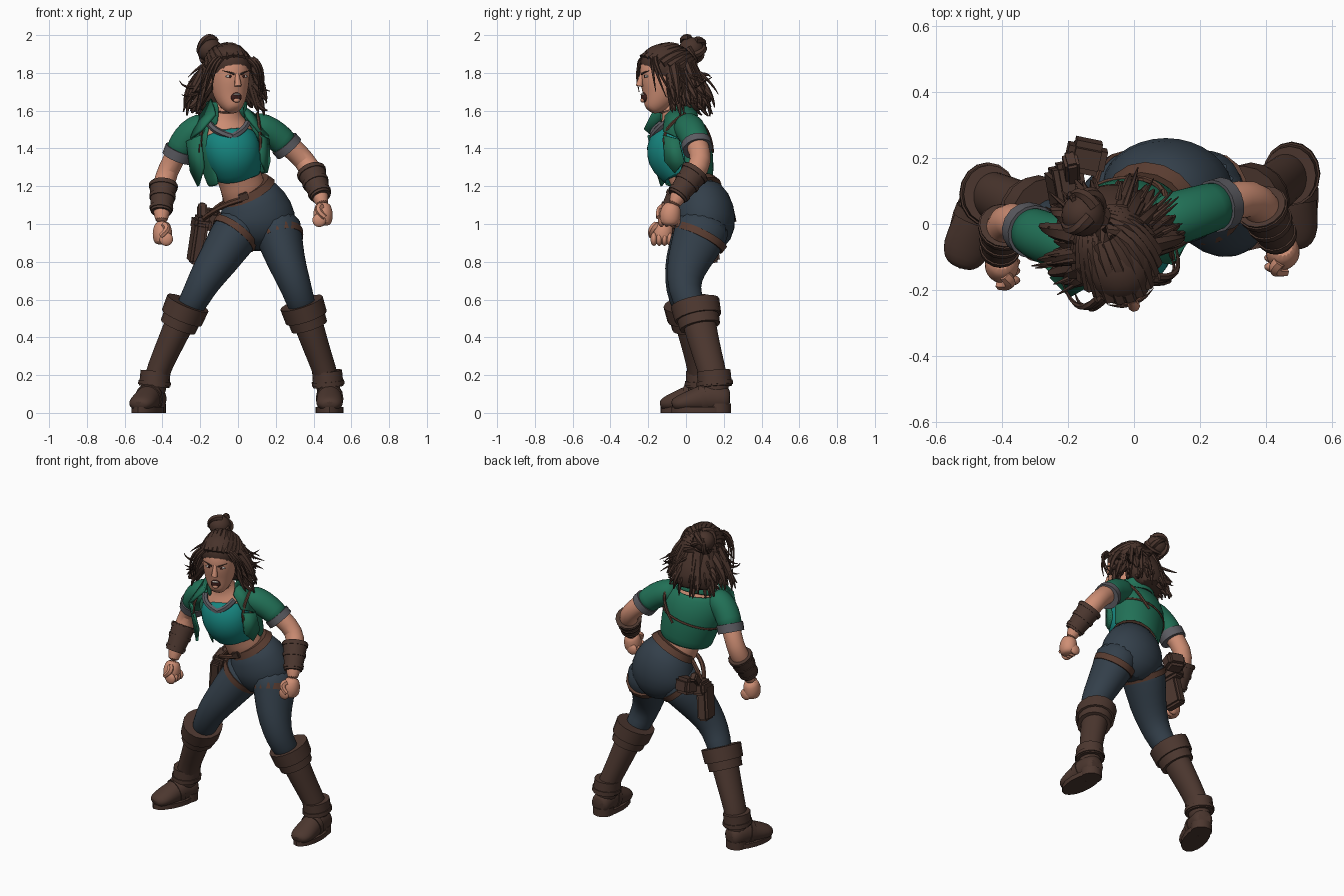
import bpy, bmesh, math, random
from mathutils import Vector, Matrix, Euler

random.seed(7)
old = bpy.data.objects.get("Cube")
if old:
    bpy.data.objects.remove(old)

FRONT, UP = Vector((0, -1, 0)), Vector((0, 0, 1))
CHEST = Vector((.28, -.96, 0))


def material(name, code):
    lin = [((int(code[i:i + 2], 16) / 255 + .055) / 1.055) ** 2.4 for i in (0, 2, 4)]
    m = bpy.data.materials.new(name)
    m.use_nodes = True
    m.diffuse_color = (*lin, 1)
    m.node_tree.nodes["Principled BSDF"].inputs["Base Color"].default_value = (*lin, 1)
    return m


skin = material("skin", "CE8E74")
hair = material("hair brown", "48332B")
leather = material("dark leather", "4C372F")
strap = material("strap leather", "5A3D31")
denim = material("dark blue trousers", "333F4A")
green = material("jacket green", "217056")
teal = material("top teal", "16857F")
grey = material("cuff grey", "5C5C62")
dark = material("mouth dark", "3A1C1A")
white = material("eye white", "D8D0C8")


def finish(name, bm, mat, M=None, sub=0, thick=0):
    bmesh.ops.recalc_face_normals(bm, faces=bm.faces)
    me = bpy.data.meshes.new(name)
    bm.to_mesh(me)
    bm.free()
    if M:
        me.transform(M)
    me.materials.append(mat)
    me.shade_smooth()
    me.set_sharp_from_angle(angle=math.radians(45))
    ob = bpy.data.objects.new(name, me)
    bpy.context.collection.objects.link(ob)
    if thick:
        mod = ob.modifiers.new("thickness", "SOLIDIFY")
        mod.thickness, mod.offset = thick, 0
    if sub:
        ob.modifiers.new("smooth", "SUBSURF").levels = sub
        ob.modifiers["smooth"].render_levels = sub
    return ob


def loft(name, rings, mat, ref=FRONT, sides=16, sub=1, arc=None, thick=0, M=None):
    """Skin elliptical rings (x, y, z, width radius, depth radius) along their path."""
    bm, loops = bmesh.new(), []
    pts = [Vector(r[:3]) for r in rings]
    a0, a1 = [math.radians(a) for a in (arc or (0, 360))]
    count = sides + 1 if arc else sides
    grow = 1.025 if sub else 1
    for i, r in enumerate(rings):
        t = (pts[min(i + 1, len(pts) - 1)] - pts[max(i - 1, 0)]).normalized()
        side = t.cross(ref).normalized()
        fore = side.cross(t)
        loops.append([])
        for k in range(count):
            a = a0 + (a1 - a0) * k / sides
            off = fore * r[-1] * math.cos(a) + side * r[3] * math.sin(a)
            loops[-1].append(bm.verts.new(pts[i] + off * grow))
    for lo, hi in zip(loops, loops[1:]):
        for k in range(sides):
            n = (k + 1) % count
            bm.faces.new((lo[k], lo[n], hi[n], hi[k]))
    if not arc:
        bm.faces.new(loops[0])
        bm.faces.new(loops[-1])
    return finish(name, bm, mat, M, sub, thick)


def band(name, path, i, a, b, grow, mat, **kw):
    """Strap hugging part of a lofted path, between fractions a and b of span i."""
    p, q = [list(r[:3]) + [r[3], r[-1]] for r in path[i:i + 2]]
    rings = []
    for f in (a, b):
        r = [u + (v - u) * f for u, v in zip(p, q)]
        rings.append(r[:3] + [r[3] + grow, r[4] + grow])
    return loft(name, rings, mat, sub=0, **kw)


def strand(name, p0, p1, p2, r, mat, M=None, tip=.15, sides=6):
    p0, p1, p2 = Vector(p0), Vector(p1), Vector(p2)
    rings = []
    for k in range(8):
        f = k / 7
        p = p0 * (1 - f) ** 2 + p1 * 2 * f * (1 - f) + p2 * f * f
        rings.append((*p, r * (1 - (1 - tip) * f ** 1.5)))
    return loft(name, rings, mat, Vector((.3, -.8, .5)), sides, 0, M=M)


def ball(name, loc, scale, mat, M=None):
    bm = bmesh.new()
    size = Matrix.Translation(loc) @ Matrix.Diagonal((*scale, 1))
    bmesh.ops.create_uvsphere(bm, u_segments=20, v_segments=12, radius=1, matrix=size)
    return finish(name, bm, mat, M)


def box(name, loc, size, mat, rot=(0, 0, 0)):
    bm = bmesh.new()
    M = Matrix.Translation(loc) @ Euler(rot).to_matrix().to_4x4() @ Matrix.Diagonal((*size, 1))
    bmesh.ops.create_cube(bm, size=1, matrix=M)
    bmesh.ops.bevel(bm, geom=bm.edges[:], offset=min(size) * .2, segments=2, affect="EDGES")
    return finish(name, bm, mat)


# Torso and cropped top with a V neckline
loft("torso", [(.05, .06, 1.1, .14, .1), (.02, .02, 1.22, .112, .09), (-.02, -.02, 1.32, .125, .1),
     (-.05, -.045, 1.42, .15, .11), (-.06, -.045, 1.5, .14, .105), (-.06, -.05, 1.55, .1, .08),
     (-.06, -.07, 1.6, .056, .056), (-.06, -.09, 1.69, .052, .052)], skin, CHEST)
loft("crop_top", [(.005, -.01, 1.25, .115, .09), (.005, -.01, 1.255, .122, .102), (-.01, -.04, 1.31, .138, .12),
     (-.025, -.075, 1.365, .148, .135), (-.035, -.085, 1.41, .15, .128),
     (-.05, -.07, 1.455, .145, .108), (-.055, -.06, 1.485, .13, .1)], teal, CHEST)
for x, y, z in ((-.15, -.13, 1.53), (.05, -.11, 1.535)):
    strand("neckline_trim", (x, y, z), (x * .8 - .01, y - .055, 1.49), (-.03, -.175, 1.462), .018, grey, tip=1)
loft("choker", [(-.06, -.074, 1.6, .061), (-.06, -.077, 1.61, .061)], strap, sub=0)

# Open jacket with raised collar, lapels and harness
jacket = [(.0, .0, 1.23, .155, .135), (-.02, -.005, 1.32, .165, .14), (-.045, -.02, 1.42, .18, .145),
          (-.055, -.03, 1.5, .175, .125), (-.06, -.03, 1.555, .12, .095)]
loft("jacket", jacket, green, CHEST, arc=(70, 308), thick=.015)
loft("jacket_collar", [(-.06, -.035, 1.54, .115, .1), (-.06, -.05, 1.59, .095, .09),
     (-.06, -.05, 1.65, .105, .105)], green, CHEST, arc=(50, 320), thick=.015)
band("back_strap", jacket, 1, .6, .7, .011, strap, ref=CHEST, arc=(90, 270), thick=.008)


def slab(name, corners, mat):
    bm = bmesh.new()
    bm.faces.new([bm.verts.new(c) for c in corners])
    return finish(name, bm, mat, thick=.015)


slab("right_lapel", [(-.14, -.11, 1.66), (-.12, -.18, 1.58), (-.19, -.22, 1.5), (-.25, -.16, 1.45), (-.2, -.08, 1.57)], green)
slab("left_lapel", [(.03, -.06, 1.62), (.045, -.11, 1.57), (.11, -.12, 1.49), (.16, -.05, 1.46), (.1, -.02, 1.57)], green)
slab("right_front_flap", [(-.2, -.2, 1.47), (-.27, -.12, 1.44), (-.25, -.08, 1.28), (-.21, -.13, 1.2), (-.18, -.16, 1.3)], green)
slab("left_front_flap", [(.115, -.12, 1.47), (.16, -.04, 1.45), (.165, -.01, 1.33), (.15, -.06, 1.27), (.125, -.11, 1.33)], green)
for x, y in ((-.2, -.17), (.12, -.1)):
    strand("shoulder_harness", (x, y, 1.38), (x, y - .06, 1.5), (x * .85, y + .1, 1.585), .009, strap, tip=1)
strand("back_harness", (.1, .02, 1.575), (.12, .13, 1.53), (.0, .14, 1.38), .009, strap, tip=1)

# Arms with rolled sleeves, bracers and fists
ARMS = {
    "left": ([(.06, 0, 1.515, .06), (.1, .01, 1.515, .082), (.17, .03, 1.49, .08), (.23, .05, 1.445, .074), (.265, .06, 1.405, .074)],
             [(.18, .03, 1.49, .06), (.28, .065, 1.41, .06), (.36, .085, 1.33, .054), (.39, .045, 1.27, .062),
              (.43, -.03, 1.17, .046), (.45, -.07, 1.09, .036)], Vector((.45, -.085, 1.05)), 1),
    "right": ([(-.16, -.06, 1.515, .06), (-.19, -.06, 1.51, .082), (-.25, -.05, 1.48, .08), (-.295, -.03, 1.42, .076), (-.32, -.015, 1.36, .074)],
              [(-.25, -.05, 1.48, .06), (-.315, -.02, 1.39, .058), (-.375, .02, 1.28, .054), (-.395, -.01, 1.2, .06),
               (-.405, -.07, 1.09, .046), (-.405, -.11, 1.0, .036)], Vector((-.4, -.125, .95)), -1),
}
for label, (sleeve, arm, hand, s) in ARMS.items():
    loft(label + "_sleeve", sleeve, green)
    band(label + "_rolled_cuff", sleeve, 3, .4, 1.2, .007, grey)
    loft(label + "_arm", arm, skin)
    band(label + "_bracer", arm, 3, -.1, 1.25, .012, leather)
    for f in (-.05, .45, 1.0):
        band(label + "_bracer_strap", arm, 3, f, f + .15, .017, leather)
    loft(label + "_palm", [(*(hand + Vector((0, .02, .06))), .035), (*(hand + Vector((0, .01, .035))), .046, .05),
         (*hand, .054, .058), (*(hand - Vector((0, 0, .045))), .047, .052), (*(hand - Vector((0, 0, .06))), .03)], skin)
    for k in range(4):
        ball(label + "_finger", hand + Vector((-s * .02, -.045 + k * .028, -.03)), (.036, .018, .036), skin)
    strand(label + "_thumb", hand + Vector((-s * .01, -.03, .045)), hand + Vector((-s * .045, -.065, .03)),
           hand + Vector((s * .01, -.06, -.015)), .02, skin, tip=.7)

# Trousers and belt
hips = [(.1, .07, .86, .08, .09), (.1, .095, .94, .195, .155), (.105, .1, 1.03, .212, .17),
        (.078, .085, 1.12, .178, .155), (.04, .05, 1.2, .128, .108)]
loft("hips", hips, denim)
band("belt", hips, 3, .6, 1.0, .006, strap)
box("belt_buckle", (.03, -.065, 1.145), (.05, .02, .04), leather, (.2, -.35, 0))

# Legs, tall cuffed boots and feet: thigh path, boot path, foot direction
LEGS = {
    "left": ([(.19, .1, 1.04, .14, .155), (.22, .075, .93, .122, .142), (.255, .01, .8, .1, .114), (.295, -.012, .7, .086, .092),
              (.325, 0, .61, .076, .082), (.36, .06, .5, .068)],
             [(.34, .05, .57, .082, .095), (.38, .075, .45, .076, .086), (.43, .115, .3, .066, .077),
              (.475, .15, .18, .062, .072), (.485, .16, .06, .064, .075)], (0, -1, 0)),
    "right": ([(.04, .095, 1.02, .14, .155), (-.03, .065, .93, .125, .14), (-.11, .0, .8, .106, .114), (-.18, -.022, .7, .088, .092),
               (-.225, -.015, .61, .076, .082), (-.29, .03, .5, .068)],
              [(-.27, .012, .57, .082, .095), (-.32, .035, .45, .076, .086), (-.39, .07, .3, .066, .077),
               (-.44, .09, .18, .062, .072), (-.45, .09, .06, .064, .075)], (-.33, -.94, 0)),
}
for label, (leg, boot, way) in LEGS.items():
    way = Vector(way)
    loft(label + "_trouser_leg", leg, denim)
    span, low, high = (1, -.1, .15) if label == "left" else (0, .65, .95)
    band(label + "_thigh_strap", leg, span, low, high, .006, strap)
    loft(label + "_boot_shaft", boot, leather)
    band(label + "_boot_cuff", boot, 0, -.1, .55, .035, leather)
    band(label + "_boot_cuff_fold", boot, 0, .5, .95, .022, leather)
    band(label + "_ankle_wrap", boot, 3, -.35, .35, .018, leather)
    band(label + "_ankle_strap", boot, 3, .1, .28, .024, leather)
    base = Vector((boot[-1][0], boot[-1][1], 0))
    foot = [(*(base + way * d + UP * h), w, t) for d, h, w, t in (
        (-.075, .07, .045, .05), (-.05, .07, .064, .068), (.03, .085, .066, .083), (.1, .07, .068, .066),
        (.18, .052, .074, .048), (.22, .045, .055, .035), (.235, .04, .03, .02))]
    loft(label + "_foot", foot, leather, UP)
    band(label + "_foot_strap", foot, 2, .3, .75, .006, leather, ref=UP)
    # Sole and heel follow the foot outline
    M = Matrix.Translation(base) @ Matrix.Rotation(math.atan2(way.x, -way.y), 4, "Z")
    sole = [(0, -.08, h, .074, .158) for h in (.0, .03)]
    loft(label + "_sole", sole, leather, sub=0, M=M)
    heel = [(0, .015, h, .064, .064) for h in (.0, .05)]
    loft(label + "_heel", heel, leather, sub=0, M=M)

# Hip holster, pouch and hanging straps
box("holster", (-.215, .1, .9), (.07, .13, .22), leather, (.15, .12, .2))
box("holster_flap", (-.195, .12, 1.0), (.09, .14, .08), leather, (.15, .12, .2))
box("pistol_grip", (-.19, .17, 1.06), (.045, .06, .1), leather, (-.6, .1, .2))
box("hip_pouch", (-.145, .205, 1.03), (.12, .1, .1), leather, (.2, .1, -.2))
strand("holster_hanger", (-.05, .03, 1.12), (-.12, .06, 1.1), (-.19, .1, 1.0), .014, strap, tip=1)
strand("front_hanger", (.02, -.06, 1.13), (-.1, -.06, 1.1), (-.18, .07, 1.03), .014, strap, tip=1)

# Head and face, built facing forward and then turned
H = Matrix.Translation((-.05, -.11, 1.6)) @ Matrix.Rotation(math.radians(20), 4, "Z")
loft("head", [(0, -.09, .0, .025, .025), (0, -.08, .012, .045, .045), (0, -.06, .04, .07, .07), (0, -.03, .085, .09, .103),
     (0, -.02, .15, .102, .12), (0, -.01, .22, .107, .13), (0, 0, .28, .095, .115), (0, 0, .32, .05, .07)], skin, M=H)
strand("nose", (0, -.146, .13), (0, -.143, .15), (0, -.13, .2), .019, skin, H, tip=.5, sides=8)
ball("mouth", (0, -.12, .07), (.03, .014, .026), dark, H)
ball("teeth", (0, -.128, .086), (.02, .008, .005), white, H)
ball("tongue", (0, -.128, .055), (.019, .01, .012), skin, H)
for s in (-1, 1):
    ball("eye", (s * .042, -.123, .182), (.02, .009, .007), white, H)
    ball("iris", (s * .039, -.129, .182), (.008, .005, .008), dark, H)
    strand("eyebrow", (s * .018, -.138, .193), (s * .04, -.138, .203), (s * .075, -.115, .212), .006, hair, H)
    ball("ear", (s * .103, .0, .16), (.014, .025, .035), skin, H)

# Hair cap tilted back from the forehead, with locks swept over it into a bun
tilt = Matrix.Translation((0, .02, .225)) @ Matrix.Rotation(math.radians(-25), 4, "X")
ball("hair_cap", (0, 0, 0), (.125, .16, .122), hair, H @ tilt)
loft("hair_mane", [(0, .06, .25, .1, .09), (0, .09, .17, .13, .1), (0, .15, .07, .15, .1), (0, .17, -.01, .12, .06)], hair, M=H)
bun = Vector((-.05, .165, .325))
gather = Vector((-.35, .75, .55)).normalized()
shell = tilt @ Matrix.Diagonal((.118, .152, .117, 1))
for k in range(17):
    a = math.radians(-120 + k * 15)
    root = Vector((math.sin(a), -math.cos(a), -.1))
    crest = (root + gather + Vector((.25, 0, .7))).normalized()
    strand("swept_lock", shell @ root, shell @ (crest * 2 - (root + gather) / 2), shell @ gather, .024, hair, H, tip=.7)
ball("hair_bun", bun, (.066, .066, .064), hair, H)
for k in range(6):
    turn = Matrix.Translation(bun) @ Euler((k * .55, k * 1.1, k)).to_matrix().to_4x4()
    strand("bun_twist", (.055, 0, -.03), (.08, .08, .0), (-.02, .06, .025), .02, hair, H @ turn, tip=.4)

# Loose mane of locks that fall and flick outward
for k in range(95):
    a = math.radians(random.uniform(-112, 112))
    out = Vector((math.sin(a), math.cos(a), 0))
    loose = k % 4 == 0
    p0 = Vector((out.x * .1, .03 + out.y * .12, random.uniform(.12, .27)))
    reach = random.uniform(.72, 1.0) + .12 * loose
    p2 = Vector((out.x * .23 * reach, .045 + out.y * .23 * reach, random.uniform(-.03, .08) + .1 * loose))
    low = random.uniform(-.07, .03)
    bend = p0 * .45 + p2 * .55 + out * random.uniform(-.01, .05) + UP * low
    strand("loose_lock", p0, bend, p2, .011 if loose else random.uniform(.018, .032), hair, H)
for s in (-1, 1):
    for k in range(3):
        strand("face_lock", (s * (.06 + .02 * k), -.09, .28), (s * (.14 + .02 * k), -.13, .24),
               (s * (.13 + .025 * k), -.1 + .05 * k, .1 - .03 * k), .012, hair, H)
